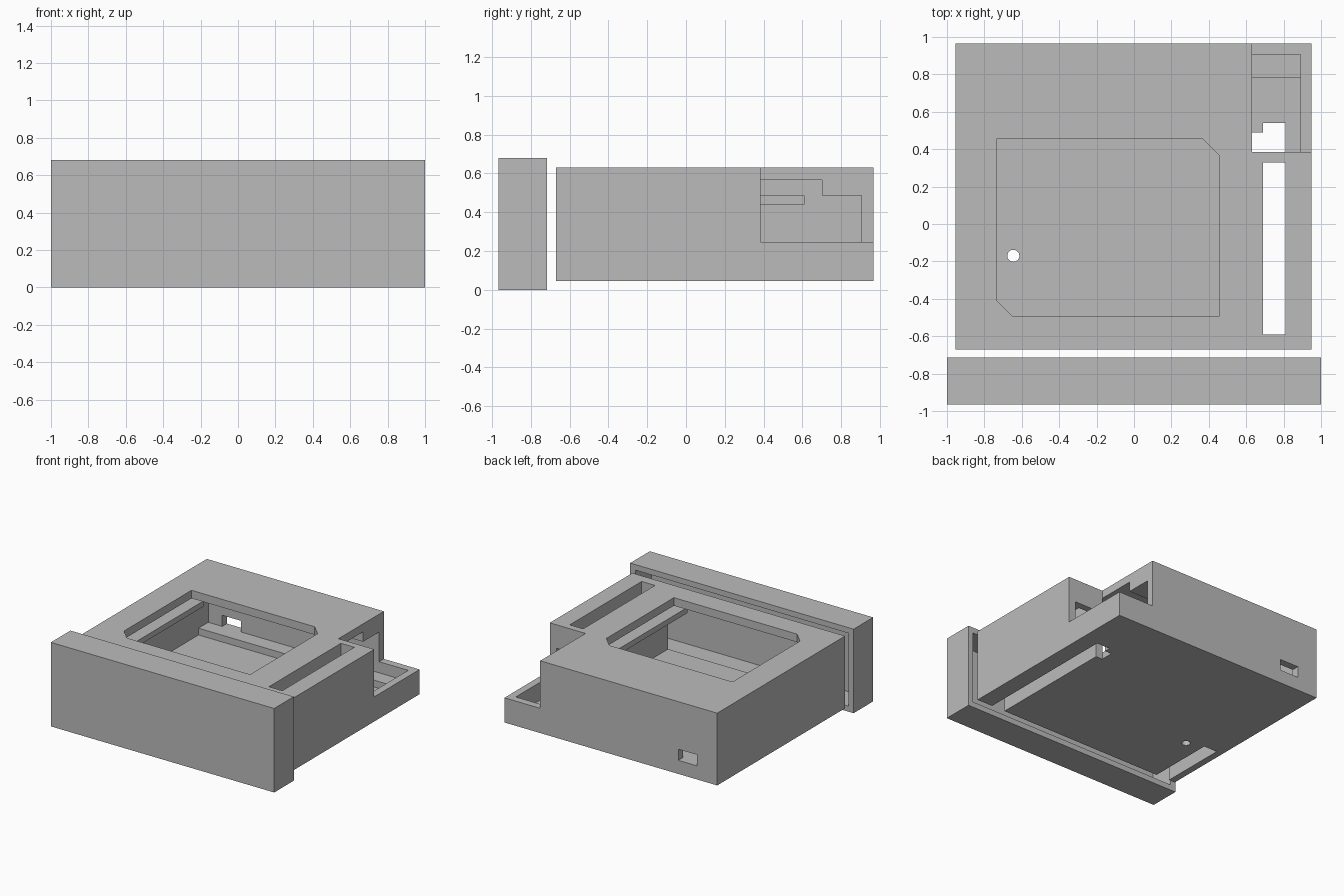
import bpy
import bmesh
import math

default = bpy.data.objects.get("Cube")
if default:
    bpy.data.objects.remove(default, do_unlink=True)

# One plain plastic colour for everything
GREY = (0.5, 0.5, 0.5, 1.0)
plastic = bpy.data.materials.new("plain_grey")
plastic.use_nodes = True
plastic.diffuse_color = GREY
plastic.node_tree.nodes["Principled BSDF"].inputs["Base Color"].default_value = GREY


def prism(name, outline, z0, z1):
    """Extrude a closed xy outline from z0 to z1."""
    bm = bmesh.new()
    face = bm.faces.new([bm.verts.new((x, y, z0)) for x, y in outline])
    top = bmesh.ops.extrude_face_region(bm, geom=[face])["geom"]
    for v in top:
        if isinstance(v, bmesh.types.BMVert):
            v.co.z = z1
    bmesh.ops.recalc_face_normals(bm, faces=bm.faces)
    mesh = bpy.data.meshes.new(name)
    bm.to_mesh(mesh)
    bm.free()
    mesh.materials.append(plastic)
    obj = bpy.data.objects.new(name, mesh)
    bpy.context.collection.objects.link(obj)
    return obj


def box(name, xs, ys, zs):
    (a, b), (c, d) = xs, ys
    return prism(name, [(a, c), (b, c), (b, d), (a, d)], *zs)


def cut(target, cutter):
    """Subtract the cutter from the target and discard the cutter."""
    cutter.hide_render = True
    mod = target.modifiers.new("cut", "BOOLEAN")
    mod.operation = "DIFFERENCE"
    mod.solver = "EXACT"
    mod.object = cutter
    bpy.context.view_layer.update()
    graph = bpy.context.evaluated_depsgraph_get()
    mesh = bpy.data.meshes.new_from_object(target.evaluated_get(graph))
    target.modifiers.clear()
    target.data = mesh
    bpy.data.objects.remove(cutter, do_unlink=True)


# Main levels of the case
BOTTOM, FLOOR, CEILING, TOP = 0.045, 0.10, 0.565, 0.63
TRAY = 0.245
LEFT_IN, RIGHT_IN, BACK_IN = -0.90, 0.89, 0.905
STEP_X, STEP_Y = 0.63, 0.385
BELOW, ABOVE = -0.2, 0.9

# Front cover: shallow cap, hollow towards the case
cover = box("front_cover", (-1, 1), (-0.965, -0.715), (0, 0.68))
cut(cover, box("cover_hollow", (-0.955, 0.955), (-0.92, -0.5), (0.045, 0.635)))

# Case shell
case = box("case", (-0.955, 0.95), (-0.67, 0.965), (BOTTOM, TOP))
cutters = [
    # main room, open at the front
    ("room", (LEFT_IN, STEP_X), (-1, BACK_IN), (FLOOR, CEILING)),
    # low corner: step, tray and doorway into the room
    ("corner_step", (STEP_X, 1.2), (STEP_Y, 1.2), (TRAY, ABOVE)),
    ("corner_tray", (0.6, RIGHT_IN), (STEP_Y, BACK_IN), (FLOOR, 0.3)),
    ("doorway", (0.6, 0.7), (STEP_Y, BACK_IN), (FLOOR, CEILING)),
    # side channel with its slots in roof and floor
    ("channel", (0.69, RIGHT_IN), (-1, 0.5), (FLOOR, 0.44)),
    ("roof_slot", (0.69, 0.81), (-0.59, 0.33), (0.2, ABOVE)),
    ("floor_slot", (0.69, 0.81), (-1, 0.54), (BELOW, 0.2)),
    ("floor_slot_bay", (STEP_X, 0.75), (STEP_Y, 0.49), (BELOW, 0.2)),
    # floor notch by the left wall and port through the back wall
    ("floor_notch", (LEFT_IN, -0.78), (-1, -0.12), (BELOW, 0.2)),
    ("back_port", (-0.775, -0.607), (0.8, 1.2), (0.155, TRAY)),
]
for spec in cutters:
    cut(case, box(*spec))

# Display window with two clipped corners
X0, X1, Y0, Y1, C = -0.735, 0.455, -0.495, 0.455, 0.087
window = [(X0 + C, Y0), (X1, Y0), (X1, Y1 - C), (X1 - C, Y1), (X0, Y1), (X0, Y0 + C)]
cut(case, prism("window", window, 0.4, ABOVE))

# Small round hole in the floor
ring = [(-0.645 + 0.032 * math.cos(math.tau * i / 32),
         -0.17 + 0.032 * math.sin(math.tau * i / 32)) for i in range(32)]
cut(case, prism("round_hole", ring, BELOW, 0.2))

# Inner supports: board ledge, roof beam and two display rails
box("board_ledge", (LEFT_IN, RIGHT_IN), (0.78, BACK_IN), (FLOOR, 0.155))
box("roof_beam", (LEFT_IN, STEP_X), (0.70, BACK_IN), (0.485, CEILING))
for side, xs in (("right", (X1, STEP_X)), ("left", (LEFT_IN, X0))):
    box("display_rail_" + side, xs, (-0.67, 0.61), (0.44, 0.485))
